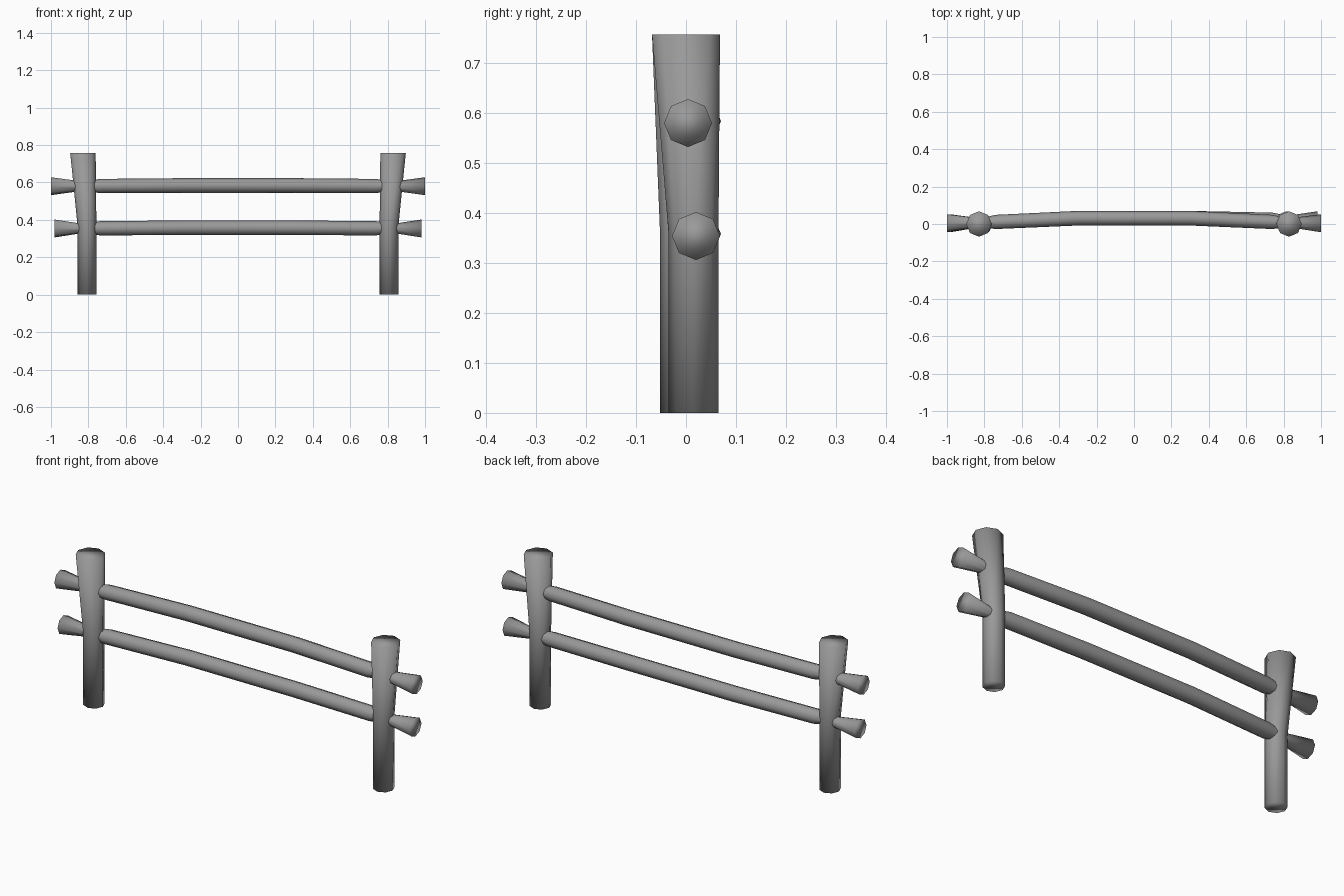
import bpy
import bmesh
import math
from mathutils import Vector

cube = bpy.data.objects.get("Cube")
if cube:
    bpy.data.objects.remove(cube, do_unlink=True)

SIDES = 8

wood = bpy.data.materials.new("plain grey")
wood.use_nodes = True
GREY = (0.32, 0.32, 0.32, 1)
wood.diffuse_color = GREY
wood.node_tree.nodes["Principled BSDF"].inputs["Base Color"].default_value = GREY


def log(name, rings, u, v):
    """Loft an octagonal log through (centre, radius) rings spanned by axes u, v."""
    bm = bmesh.new()
    loops = []
    for centre, radius in rings:
        angles = [2 * math.pi * i / SIDES for i in range(SIDES)]
        loops.append([bm.verts.new(Vector(centre) + radius * (u * math.cos(a) + v * math.sin(a)))
                      for a in angles])
    for low, high in zip(loops, loops[1:]):
        for i in range(SIDES):
            j = (i + 1) % SIDES
            bm.faces.new((low[i], low[j], high[j], high[i]))
    bm.faces.new(loops[0][::-1])
    bm.faces.new(loops[-1])
    bmesh.ops.recalc_face_normals(bm, faces=bm.faces)
    for face in bm.faces:
        face.smooth = True
    mesh = bpy.data.meshes.new(name)
    bm.to_mesh(mesh)
    bm.free()
    mesh.materials.append(wood)
    obj = bpy.data.objects.new(name, mesh)
    bpy.context.collection.objects.link(obj)
    return obj


X, Y, Z = Vector((1, 0, 0)), Vector((0, 1, 0)), Vector((0, 0, 1))

# Upright posts, flaring outward above the lower rail
for name, side, foot_y in (("left_post", 1, 0.015), ("right_post", -1, -0.002)):
    log(name, [((side * 0.807, foot_y, 0), 0.05),
               ((side * 0.807, foot_y, 0.36), 0.05),
               ((side * 0.829, 0, 0.757), 0.068)], X, Y)


# Bowed rails, waisted inside the posts and flared at the tips
def rail(name, half, z, left_y):
    stations = [(half, 0.048, 0.0), (0.82, 0.023, 0.003), (0.74, 0.038, 0.007), (0.3, 0.039, 0.027)]
    right = [((-x, 0.004 + bow, z + bow * 0.15), r) for x, r, bow in stations]
    left = [((x, left_y + bow * (0.031 - left_y) / 0.027, z + bow * 0.15), r)
            for x, r, bow in stations]
    log(name, right + left[::-1], Y, Z)


rail("upper_rail", 1.0, 0.58, 0.004)
rail("lower_rail", 0.982, 0.354, 0.02)
